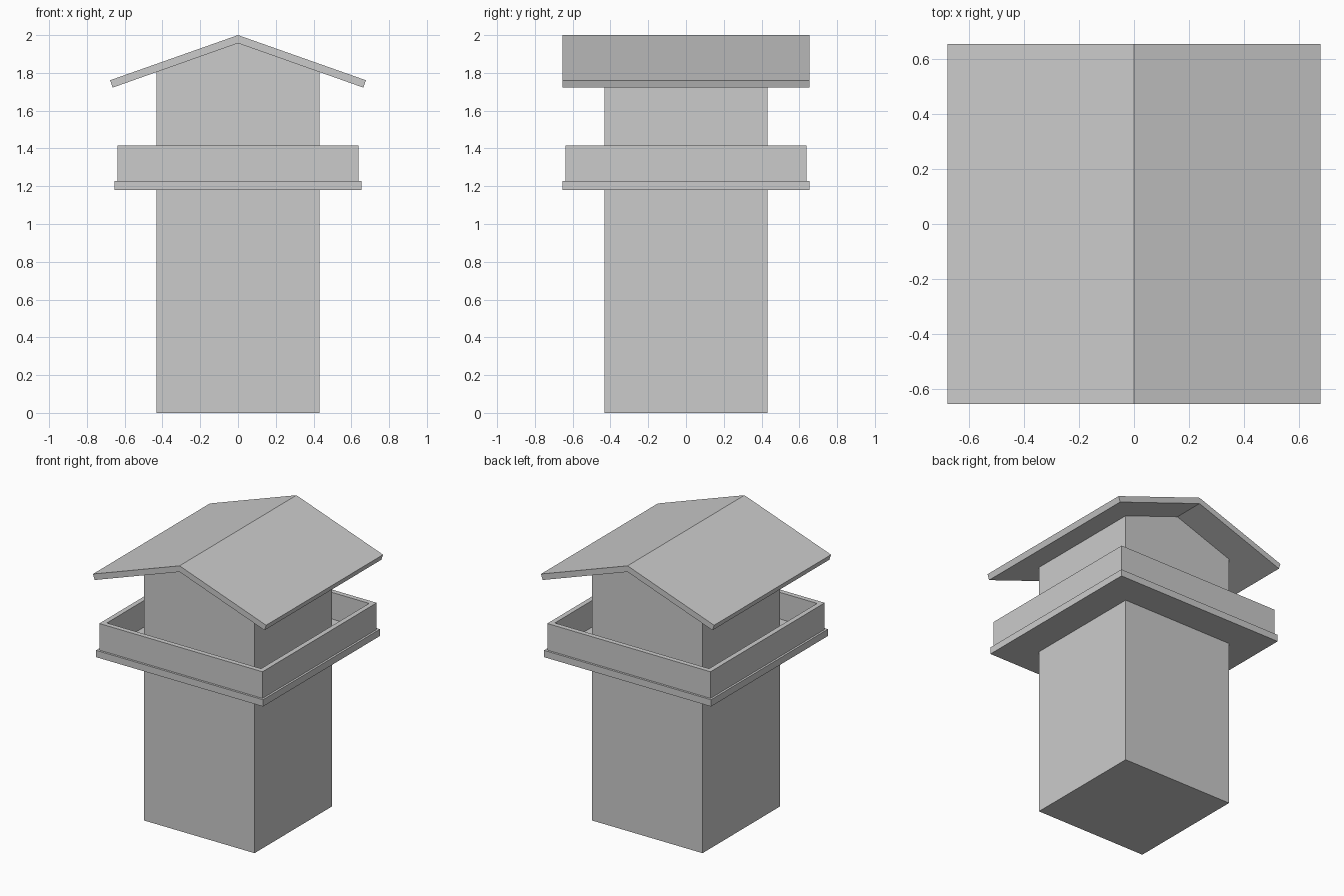
import bpy

if "Cube" in bpy.data.objects:
    bpy.data.objects.remove(bpy.data.objects["Cube"])


def prism(name, profile, half_depth):
    """Extrude an x-z outline along y, closed at both ends."""
    n = len(profile)
    verts = [(x, y, z) for y in (-half_depth, half_depth) for x, z in profile]
    faces = [tuple(range(n)), tuple(reversed(range(n, 2 * n)))]
    faces += [(i, i + n, (i + 1) % n + n, (i + 1) % n) for i in range(n)]
    mesh = bpy.data.meshes.new(name)
    mesh.from_pydata(verts, [], faces)
    obj = bpy.data.objects.new(name, mesh)
    bpy.context.collection.objects.link(obj)
    return obj


def square_ring(name, outer, inner, z0, z1):
    """Square wall ring made of outer and inner loops joined by quads."""
    loops = [(outer, z0), (outer, z1), (inner, z1), (inner, z0)]
    verts = [(sx * r, sy * r, z) for r, z in loops
             for sx, sy in ((-1, -1), (1, -1), (1, 1), (-1, 1))]
    faces = []
    for k in range(4):
        a, b = 4 * k, 4 * ((k + 1) % 4)
        for i in range(4):
            j = (i + 1) % 4
            faces.append((a + i, a + j, b + j, b + i))
    mesh = bpy.data.meshes.new(name)
    mesh.from_pydata(verts, [], faces)
    obj = bpy.data.objects.new(name, mesh)
    bpy.context.collection.objects.link(obj)
    return obj


# Tower shaft, with gables meeting the roof underside
prism("tower_body", [(-0.432, 0), (0.432, 0), (0.432, 1.805),
                     (0, 1.957), (-0.432, 1.805)], 0.432)

# Balcony floor slab
prism("balcony_floor", [(-0.653, 1.18), (0.653, 1.18),
                        (0.653, 1.228), (-0.653, 1.228)], 0.653)

# Balcony parapet
square_ring("balcony_parapet", 0.638, 0.603, 1.228, 1.416)

# Pitched roof, ridge along y
prism("gable_roof", [(0, 1.957), (0.664, 1.722), (0.677, 1.761), (0, 2.0),
                     (-0.677, 1.761), (-0.664, 1.722)], 0.653)
